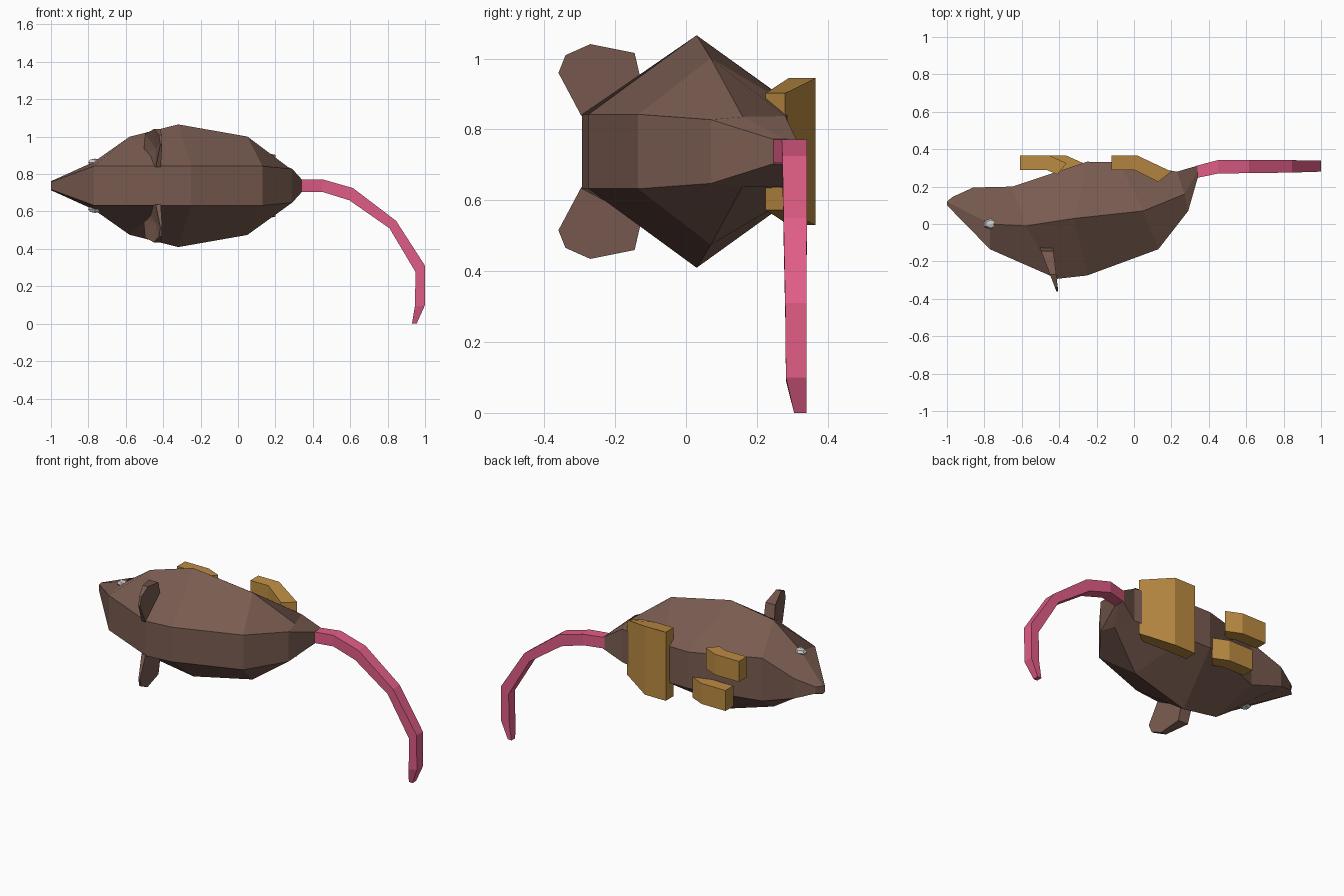
import bpy, bmesh
from mathutils import Vector

if "Cube" in bpy.data.objects:
    bpy.data.objects.remove(bpy.data.objects["Cube"])

ZC = 0.7375  # mirror plane height of the animal lying on its side


def material(name, rgb):
    m = bpy.data.materials.new(name)
    m.diffuse_color = (*rgb, 1)
    m.use_nodes = True
    m.node_tree.nodes["Principled BSDF"].inputs["Base Color"].default_value = m.diffuse_color
    return m


BROWN = material("brown", (0.19, 0.105, 0.08))
GOLD = material("gold", (0.50, 0.26, 0.055))
PINK = material("pink", (0.75, 0.11, 0.24))


def finish(bm, name, mat=None):
    bmesh.ops.recalc_face_normals(bm, faces=bm.faces[:])
    mesh = bpy.data.meshes.new(name)
    bm.to_mesh(mesh)
    bm.free()
    ob = bpy.data.objects.new(name, mesh)
    bpy.context.collection.objects.link(ob)
    if mat:
        mesh.materials.append(mat)
    return ob


def loft(name, rings, mat):
    """Skin equal-length rings of points and cap both ends."""
    bm = bmesh.new()
    vs = [[bm.verts.new(p) for p in r] for r in rings]
    n = len(vs[0])
    for a, b in zip(vs, vs[1:]):
        for i in range(n):
            j = (i + 1) % n
            bm.faces.new((a[i], a[j], b[j], b[i]))
    bm.faces.new(vs[0])
    bm.faces.new(vs[-1])
    return finish(bm, name, mat)


# Body: six-sided rings, each given as back, side and belly (x, y, half width)
stations = [
    ((-1, .10, .02), (-1, .12, .024), (-.97, .145, .02)),
    ((-.77, -.135, .105), (-.77, 0, .128), (-.86, .195, .06)),
    ((-.41, -.293, .105), (-.58, -.01, .262), (-.65, .20, .13)),
    ((-.25, -.275, .105), (-.32, .03, .328), (-.25, .333, .11)),
    ((.13, -.135, .105), (.05, .07, .263), (-.08, .33, .11)),
    ((.29, .07, .09), (.27, .16, .098), (.23, .28, .10)),
    ((.34, .245, .035), (.34, .28, .035), (.34, .312, .033)),
]
rings = []
for st in stations:
    up = [(x, y, ZC + h) for x, y, h in st]
    down = [(x, y, ZC - h) for x, y, h in reversed(st)]
    rings.append(up + down)
loft("body", rings, BROWN)

# Tail: tapered square section following outer and inner edges
outer = [(.33, .772), (.45, .772), (.615, .725), (.845, .55), (1, .31), (1, .10), (.955, 0)]
inner = [(.33, .705), (.45, .705), (.595, .66), (.81, .51), (.95, .275), (.945, .09), (.93, 0)]
ys = [(.245, .31), (.27, .342), (.272, .342), (.275, .341), (.28, .34), (.282, .34), (.305, .34)]
loft("tail", [[(o[0], a, o[1]), (o[0], b, o[1]), (i[0], b, i[1]), (i[0], a, i[1])]
              for o, i, (a, b) in zip(outer, inner, ys)], PINK)

# Forefeet: hooked profile extruded across, one stepping ahead of the other
fore = [(-.61, .29), (-.61, .365), (-.45, .365), (-.36, .325), (-.41, .265), (-.47, .29)]
for name, dx, zc in (("left_forefoot", 0, .10), ("right_forefoot", .09, -.10)):
    loft(name, [[(x + dx, y, ZC + zc + s * .062) for x, y in fore] for s in (-1, 1)], GOLD)

# Hind feet: one wide hooked block, narrower at the ankle
hind = [(-.12, .29), (-.12, .365), (.02, .365), (.20, .28), (.13, .225), (0, .29)]
loft("hind_feet", [[(x, y, ZC + s * (.165 if y < .285 else .2075)) for x, y in hind]
                   for s in (-1, 1)], GOLD)

# Ears: thin leaning cups, mirrored
rim = [(-.12, .17), (-.145, .278), (-.27, .303), (-.34, .272), (-.36, .222), (-.295, .10), (-.16, .12)]
for name, s in (("left_ear", 1), ("right_ear", -1)):
    bm = bmesh.new()
    front = [bm.verts.new((-.415 - .38 * (y + .36), y, ZC + s * z)) for y, z in rim]
    back = [bm.verts.new((-.405 - .12 * (y + .36), y, ZC + s * z)) for y, z in rim]
    mid = bm.verts.new((-.44, -.24, ZC + s * .20))
    n = len(rim)
    for i in range(n):
        j = (i + 1) % n
        bm.faces.new((front[i], front[j], mid))
        bm.faces.new((front[i], front[j], back[j], back[i]))
    bm.faces.new(back)
    finish(bm, name, BROWN)

# Eyes: small faceted beads on the cheeks, mirrored
for name, s in (("left_eye", 1), ("right_eye", -1)):
    bm = bmesh.new()
    bmesh.ops.create_uvsphere(bm, u_segments=6, v_segments=4, radius=1)
    for v in bm.verts:
        v.co = Vector((v.co.x * .042, v.co.y * .03, v.co.z * .02)) + Vector((-.765, 0, ZC + s * .125))
    finish(bm, name)
